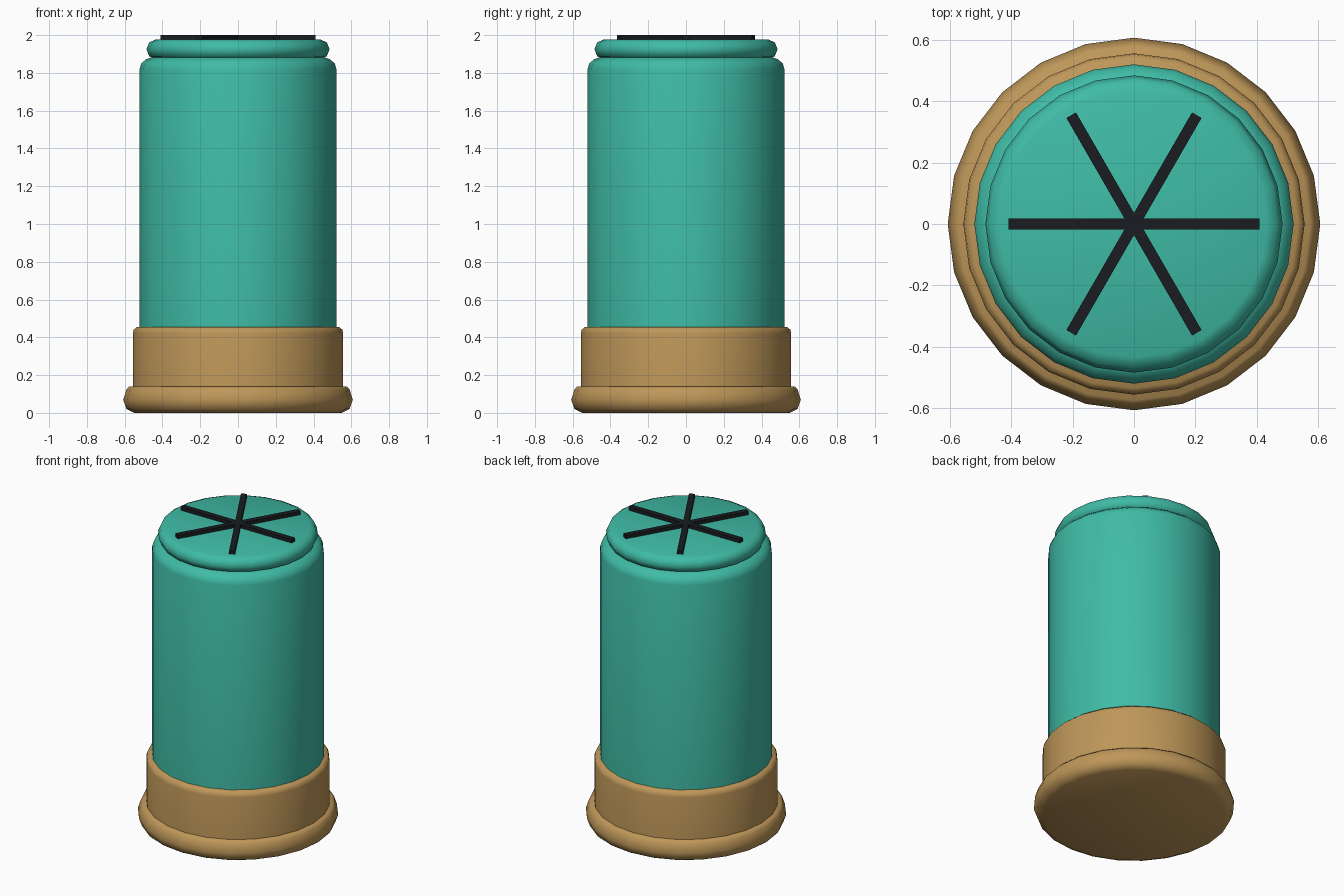
import bpy, bmesh
from math import cos, sin, pi, radians

if "Cube" in bpy.data.objects:
    bpy.data.objects.remove(bpy.data.objects["Cube"])

SIDES = 24


def material(name, color):
    m = bpy.data.materials.new(name)
    m.diffuse_color = color
    m.use_nodes = True
    m.node_tree.nodes["Principled BSDF"].inputs["Base Color"].default_value = m.diffuse_color
    return m


teal = material("teal_plastic", (0.05, 0.50, 0.38, 1))
brass = material("brass", (0.52, 0.31, 0.10, 1))
black = material("black", (0.01, 0.012, 0.015, 1))


def finish(name, bm, mat, angle=35):
    bmesh.ops.recalc_face_normals(bm, faces=bm.faces)
    mesh = bpy.data.meshes.new(name)
    bm.to_mesh(mesh)
    bm.free()
    mesh.materials.append(mat)
    ob = bpy.data.objects.new(name, mesh)
    bpy.context.collection.objects.link(ob)
    bpy.ops.object.select_all(action='DESELECT')
    ob.select_set(True)
    bpy.context.view_layer.objects.active = ob
    bpy.ops.object.shade_smooth_by_angle(angle=radians(angle))
    return ob


def lathe(name, profile, mat, angle=35):
    """Closed solid of revolution from (radius, z) points, bottom to top."""
    bm = bmesh.new()
    rings = [[bm.verts.new((r * cos(2 * pi * i / SIDES), r * sin(2 * pi * i / SIDES), z))
              for i in range(SIDES)] for r, z in profile]
    for a, b in zip(rings, rings[1:]):
        for i in range(SIDES):
            j = (i + 1) % SIDES
            bm.faces.new((a[i], a[j], b[j], b[i]))
    bm.faces.new(rings[0][::-1])
    bm.faces.new(rings[-1])
    return finish(name, bm, mat, angle)


# Flared base rim
lathe("base_rim", [(0.55, 0.0), (0.59, 0.02), (0.608, 0.07), (0.59, 0.125), (0.575, 0.14)], brass, 50)
# Metal base cup
lathe("base_cup", [(0.557, 0.03), (0.557, 0.42), (0.553, 0.44), (0.535, 0.455)], brass, 50)
# Main tube with rounded shoulder
lathe("tube", [(0.521, 0.40), (0.521, 1.82), (0.512, 1.85), (0.487, 1.872), (0.45, 1.885)], teal, 50)
# Rolled lip and closed top
lathe("top_lip", [(0.44, 1.875), (0.47, 1.888), (0.485, 1.925), (0.47, 1.962), (0.435, 1.977)], teal, 50)

# Star of fold lines on the top
for k in range(3):
    bm = bmesh.new()
    bmesh.ops.create_cube(bm, size=1)
    bmesh.ops.scale(bm, vec=(0.82, 0.036, 0.04), verts=bm.verts)
    fold = finish(f"fold_line_{k + 1}", bm, black)
    fold.location.z = 1.98
    fold.rotation_euler.z = k * pi / 3
